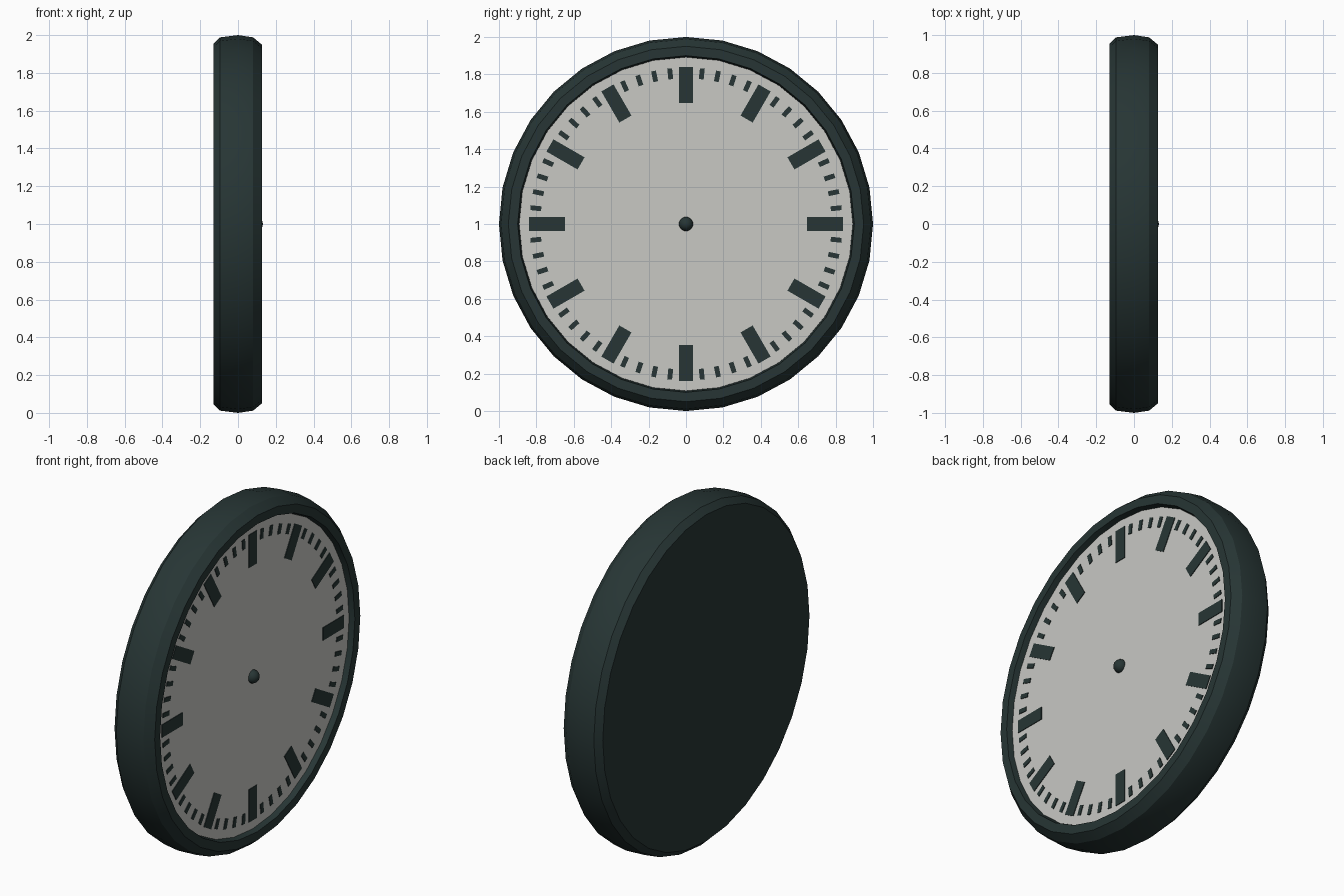
import bpy, bmesh, math
from mathutils import Matrix, Vector

if "Cube" in bpy.data.objects:
    bpy.data.objects.remove(bpy.data.objects["Cube"])

SIDES = 32
CENTRE = Vector((0, 0, 1))
FACE_X = 0.094


def material(name, rgb):
    m = bpy.data.materials.new(name)
    m.diffuse_color = (*rgb, 1)
    m.use_nodes = True
    m.node_tree.nodes["Principled BSDF"].inputs["Base Color"].default_value = m.diffuse_color
    return m


dark = material("dark slate", (0.020, 0.036, 0.035))
pale = material("pale grey", (0.58, 0.58, 0.55))


def finish(name, bm, mat, smooth=True):
    bmesh.ops.recalc_face_normals(bm, faces=bm.faces)
    mesh = bpy.data.meshes.new(name)
    bm.to_mesh(mesh)
    bm.free()
    mesh.materials.append(mat)
    ob = bpy.data.objects.new(name, mesh)
    ob.location = CENTRE
    bpy.context.collection.objects.link(ob)
    if smooth:
        bpy.ops.object.select_all(action='DESELECT')
        ob.select_set(True)
        bpy.context.view_layer.objects.active = ob
        bpy.ops.object.shade_smooth_by_angle(angle=math.radians(25))
    return ob


def lathe(bm, profile):
    """Spin (x, radius) points round the x axis, returning the rings."""
    rings = []
    for x, r in profile:
        rings.append([bm.verts.new((x, r * math.sin(math.tau * i / SIDES),
                                    r * math.cos(math.tau * i / SIDES)))
                      for i in range(SIDES)])
    for a, b in zip(rings, rings[1:]):
        for i in range(SIDES):
            j = (i + 1) % SIDES
            bm.faces.new((a[i], a[j], b[j], b[i]))
    return rings


# Case: flat back, bevelled drum and raised rim with a recessed floor
bm = bmesh.new()
rings = lathe(bm, [(-0.13, 0.955), (-0.095, 0.988), (0, 1.0), (0.08, 0.988),
                   (0.126, 0.95), (0.126, 0.90), (FACE_X - 0.01, 0.892)])
bm.faces.new(rings[0])
bm.faces.new(rings[-1])
finish("clock_case", bm, dark)

# Dial disc
bm = bmesh.new()
rings = lathe(bm, [(FACE_X - 0.008, 0.892), (FACE_X, 0.892)])
bm.faces.new(rings[0])
bm.faces.new(rings[1])
finish("dial", bm, pale)


# Marks: thin radial plates
def marks(name, angles, r0, r1, width):
    bm = bmesh.new()
    for a in angles:
        m = (Matrix.Rotation(a, 4, 'X')
             @ Matrix.Translation((FACE_X + 0.001, 0, (r0 + r1) / 2))
             @ Matrix.Diagonal((0.006, width, r1 - r0, 1)))
        bmesh.ops.create_cube(bm, size=1, matrix=m)
    finish(name, bm, dark, smooth=False)


step = math.tau / 60
marks("hour_marks", [i * step for i in range(0, 60, 5)], 0.648, 0.84, 0.075)
marks("minute_marks", [i * step for i in range(60) if i % 5], 0.778, 0.836, 0.026)

# Centre hub
bm = bmesh.new()
bmesh.ops.create_uvsphere(bm, u_segments=16, v_segments=10, radius=0.038,
                          matrix=Matrix.Translation((FACE_X, 0, 0))
                          @ Matrix.Rotation(math.pi / 2, 4, 'Y'))
finish("centre_hub", bm, dark)
